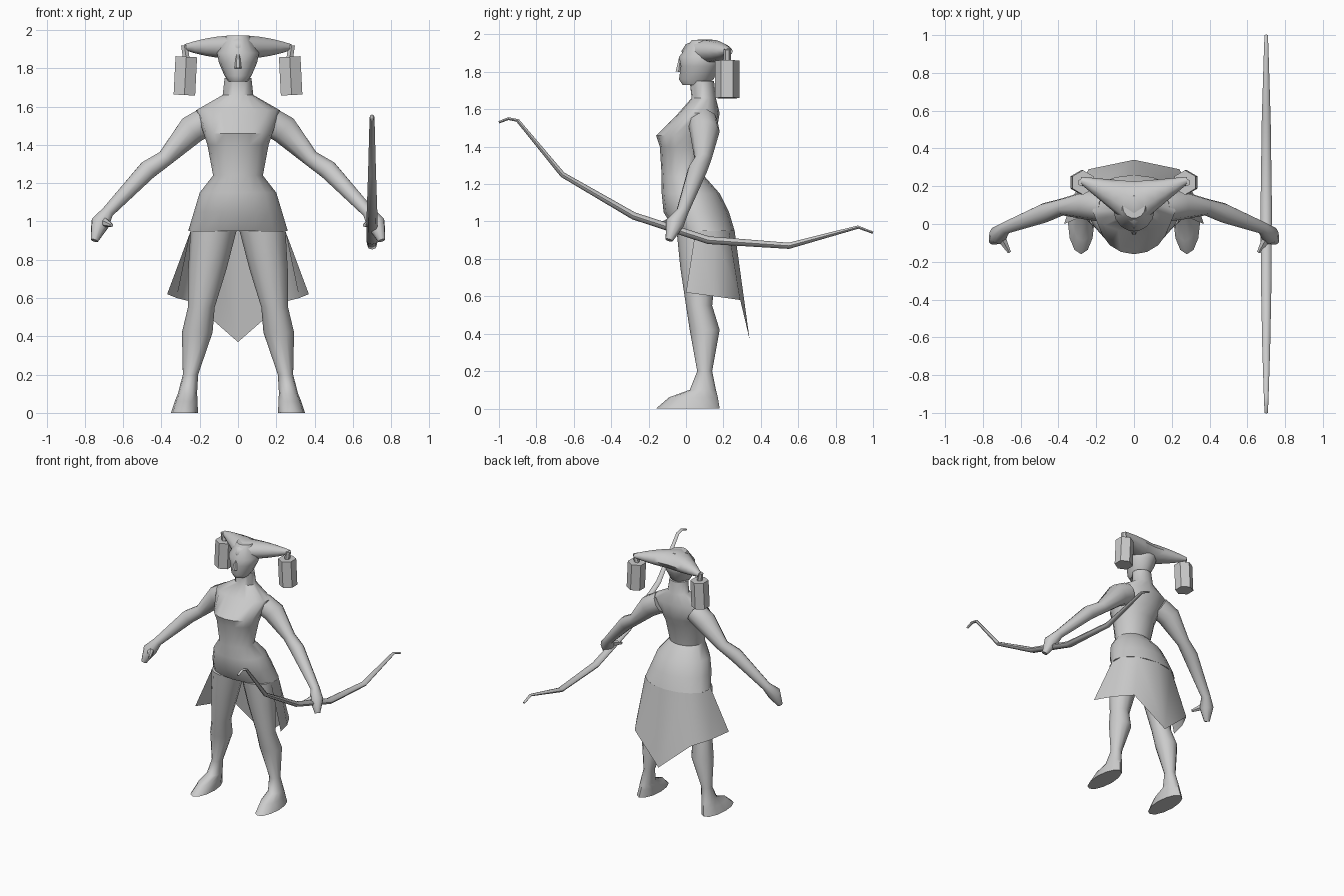
import bpy, bmesh, math
from mathutils import Vector

cube = bpy.data.objects.get("Cube")
if cube:
    bpy.data.objects.remove(cube, do_unlink=True)

grey = bpy.data.materials.new("plain grey")
grey.use_nodes = True
tone = (0.6, 0.6, 0.6, 1)
grey.diffuse_color = tone
grey.node_tree.nodes["Principled BSDF"].inputs["Base Color"].default_value = tone

X_AXIS, Y_AXIS, Z_AXIS = Vector((1, 0, 0)), Vector((0, 1, 0)), Vector((0, 0, 1))
parts = []


def add_object(name, bm, mirror):
    mesh = bpy.data.meshes.new(name)
    bm.to_mesh(mesh)
    bm.free()
    mesh.materials.append(grey)
    obj = bpy.data.objects.new(name, mesh)
    bpy.context.collection.objects.link(obj)
    if mirror:
        obj.modifiers.new("Mirror", "MIRROR")
    parts.append(obj)


def loft(name, rings, sides, mirror=False, cap_start=True):
    """Skin a row of ellipses, each a centre and two half axes."""
    bm = bmesh.new()
    angles = [math.tau * i / sides for i in range(sides)]
    rows = [[bm.verts.new(centre + a * math.cos(t) + b * math.sin(t)) for t in angles]
            for centre, a, b in rings]
    for low, high in zip(rows, rows[1:]):
        for i in range(sides):
            j = (i + 1) % sides
            bm.faces.new((low[i], low[j], high[j], high[i]))
    if cap_start:
        bm.faces.new(rows[0][::-1])
    bm.faces.new(rows[-1])
    bmesh.ops.recalc_face_normals(bm, faces=bm.faces)
    add_object(name, bm, mirror)


def stack(name, levels, sides, centre_x=lambda z: 0, mirror=False):
    """Level rings: height, half width, front y, back y."""
    rings = [(Vector((centre_x(z), (front + back) / 2, z)),
              X_AXIS * width, Y_AXIS * (back - front) / 2)
             for z, width, front, back in levels]
    loft(name, rings, sides, mirror)


def tube(name, path, ref, sides, mirror=False, flatten=1):
    """Rings square to a path of x, y, z, radius; flatten thins them across ref."""
    points = [Vector(step[:3]) for step in path]
    rings = []
    for i, point in enumerate(points):
        tangent = (points[min(i + 1, len(points) - 1)] - points[max(i - 1, 0)]).normalized()
        along = (ref - tangent * ref.dot(tangent)).normalized()
        radius = path[i][3]
        rings.append((point, along * radius, tangent.cross(along) * radius * flatten))
    loft(name, rings, sides, mirror)


# Dressed torso and neck
stack("dress_and_neck", [
    (.95, .26, -.06, .26), (1.05, .23, -.12, .23), (1.15, .2, -.13, .18),
    (1.24, .13, -.13, .1), (1.4, .16, -.14, .13), (1.46, .18, -.16, .16),
    (1.58, .22, -.04, .18), (1.66, .08, .03, .16), (1.75, .07, .02, .15)], 16)

# Hanging back panel of the skirt: follows the waist ellipse, falls to a point
bm = bmesh.new()
hem = [(.37, 0, .62), (.32, .15, .6), (.24, .29, .58), (0, .34, .37)]
lower = [bm.verts.new(corner) for corner in hem]
upper = []
for i in range(len(hem)):
    turn = (i - .5) * math.pi / 5
    upper.append(bm.verts.new((.26 * math.cos(turn), .1 + .16 * math.sin(turn), .95)))
for i in range(len(hem) - 1):
    bm.faces.new((upper[i], lower[i], lower[i + 1], upper[i + 1]))
add_object("skirt_back_panel", bm, mirror=True)

# Legs spread outwards on the way down to pointed feet
stack("legs", [
    (.95, .12, -.05, .18), (.75, .1, -.03, .16), (.55, .07, 0, .14),
    (.42, .08, .02, .18), (.2, .04, .06, .14), (.1, .05, .02, .16),
    (.06, .06, -.09, .17), (0, .07, -.16, .18)],
    12, centre_x=lambda z: .28 - .16 * z, mirror=True)

# Arms with hands, and thumbs
tube("arms", [
    (.15, .09, 1.53, .08), (.24, .1, 1.48, .08), (.38, .09, 1.33, .045),
    (.47, .06, 1.27, .052), (.68, -.02, 1.05, .033), (.72, -.06, .99, .05),
    (.75, -.09, .9, .02)], Y_AXIS, 10, mirror=True)
tube("thumbs", [(.71, -.06, 1, .03), (.66, -.15, .98, .01)], Z_AXIS, 6, mirror=True)

# Head and nose
stack("head", [
    (1.73, .05, -.02, .11), (1.76, .07, -.04, .15), (1.83, .1, -.03, .18),
    (1.88, .11, -.04, .2), (1.97, .06, .03, .15)], 14)
tube("nose", [(0, -.03, 1.87, .01), (0, -.04, 1.8, .018)], X_AXIS, 6)

# Hair swept out from the crown, narrowing towards each tip
swept = []
for i in range(6):
    t = i / 5
    swept.append((Vector((.28 * t, .1 + .13 * t, 1.91)),
                  Y_AXIS * (.125 - .105 * t), Z_AXIS * .065 * (1 - .75 * t * t)))
loft("swept_hair", swept, 10, mirror=True, cap_start=False)
tube("hair_ties", [(.28, .22, 1.92, .02), (.27, .22, 1.85, .02)], Y_AXIS, 6, mirror=True)
tube("hair_bundles", [(.27, .22, 1.86, .065), (.28, .22, 1.66, .065)], Y_AXIS, 6, mirror=True)

# Curved bow in the left hand, thinning towards both ends
bow_curve = [(-1, 1.53), (-.95, 1.55), (-.9, 1.54), (-.66, 1.25), (-.28, 1.03),
             (.12, .9), (.55, .87), (.92, .97), (1, .94)]
tube("bow", [(.7, y, z, .03 * (1 - .7 * y * y)) for y, z in bow_curve],
     X_AXIS, 8, flatten=.7)

# Smooth shading with crisp edges kept
bpy.ops.object.select_all(action="DESELECT")
for obj in parts:
    obj.select_set(True)
bpy.context.view_layer.objects.active = parts[0]
bpy.ops.object.shade_smooth_by_angle(angle=math.radians(50))
